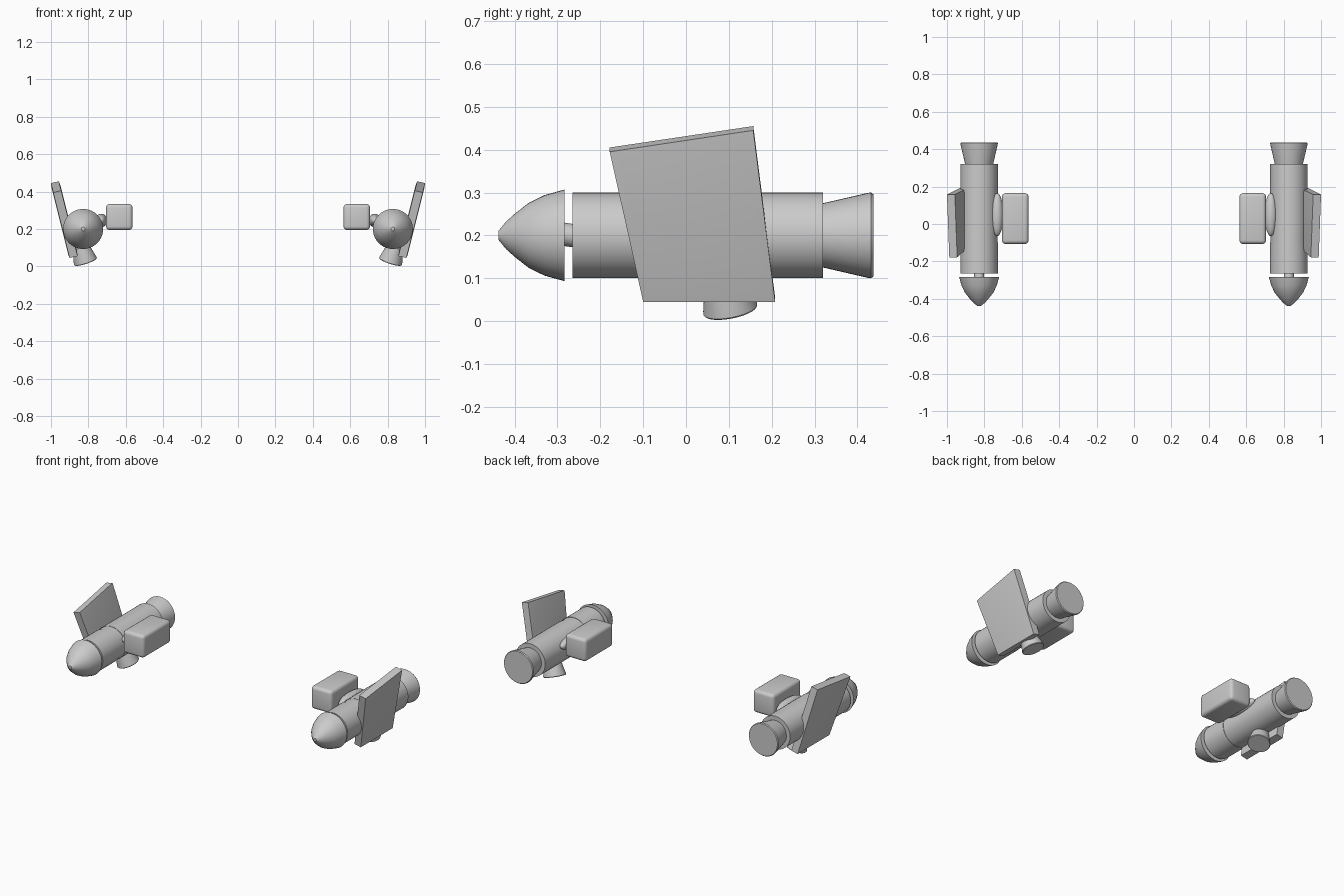
import bpy
import bmesh
import math
from mathutils import Vector, Matrix

cube = bpy.data.objects.get("Cube")
if cube:
    bpy.data.objects.remove(cube, do_unlink=True)

grey = bpy.data.materials.new("light_grey")
grey.use_nodes = True
colour = (0.6, 0.6, 0.6, 1)
grey.diffuse_color = colour
grey.node_tree.nodes["Principled BSDF"].inputs["Base Color"].default_value = colour

AXIS = Vector((0.828, 0, 0.2))


def finish(name, bm, side):
    """Make an object on one side; parts are modelled on +x."""
    if side < 0:
        bm.transform(Matrix.Scale(-1, 4, (1, 0, 0)))
    bmesh.ops.recalc_face_normals(bm, faces=bm.faces)
    mesh = bpy.data.meshes.new(name)
    bm.to_mesh(mesh)
    bm.free()
    ob = bpy.data.objects.new(("left_" if side > 0 else "right_") + name, mesh)
    bpy.context.collection.objects.link(ob)
    mesh.materials.append(grey)
    bpy.ops.object.select_all(action='DESELECT')
    ob.select_set(True)
    bpy.context.view_layer.objects.active = ob
    bpy.ops.object.shade_smooth_by_angle(angle=math.radians(30))
    return ob


def lathe(name, side, profile, origin=AXIS, direction=(0, 1, 0), scale=1, segments=40):
    """Closed turned solid from (distance along axis, radius) pairs."""
    bm = bmesh.new()
    rings = []
    for d, r in profile:
        rings.append([bm.verts.new((r * math.cos(a), r * math.sin(a), d))
                      for a in (math.tau * i / segments for i in range(segments))])
    for a, b in zip(rings, rings[1:]):
        for i in range(segments):
            j = (i + 1) % segments
            bm.faces.new((a[i], a[j], b[j], b[i]))
    bm.faces.new(rings[0])
    bm.faces.new(rings[-1])
    turn = Vector(direction).to_track_quat('Z', 'Y').to_matrix().to_4x4()
    bm.transform(Matrix.Translation(origin) @ turn @ Matrix.Scale(scale, 4))
    return finish(name, bm, side)


def fin(side):
    """Leaning four-sided slab with softly raised faces."""
    bm = bmesh.new()
    corners = [(-0.178, 0.395), (0.157, 0.445), (0.208, 0.045), (-0.1, 0.045)]
    outer = [bm.verts.new((0.9 + (z - 0.045) * 0.25, y, z)) for y, z in corners]
    inner = [bm.verts.new(v.co + Vector((-0.042, 0, 0.01))) for v in outer]
    panels = [bm.faces.new(outer), bm.faces.new(inner)]
    for i in range(4):
        j = (i + 1) % 4
        bm.faces.new((outer[i], outer[j], inner[j], inner[i]))
    bmesh.ops.recalc_face_normals(bm, faces=bm.faces)
    bmesh.ops.inset_individual(bm, faces=panels, thickness=0.028, depth=0.003)
    finish("fin", bm, side)


def pod(side):
    """Rounded side box."""
    bm = bmesh.new()
    bmesh.ops.create_cube(bm, size=1)
    bm.transform(Matrix.Translation((0.635, 0.029, 0.264))
                 @ Matrix.Diagonal((0.142, 0.272, 0.139, 1)))
    bmesh.ops.bevel(bm, geom=bm.edges[:], offset=0.02, segments=4,
                    profile=0.5, affect='EDGES')
    finish("side_pod", bm, side)


def pod_mount(side):
    """Flattened bulge joining the box to the body."""
    bm = bmesh.new()
    bmesh.ops.create_uvsphere(bm, u_segments=32, v_segments=16, radius=1)
    bm.transform(Matrix.Translation((0.732, 0.05, 0.245))
                 @ Matrix.Diagonal((0.034, 0.115, 0.036, 1)))
    finish("pod_mount", bm, side)


body = [(-0.265, 0.1), (-0.1, 0.1), (-0.1, 0.098), (-0.042, 0.098),
        (-0.042, 0.1), (0.32, 0.1)]
nose = [(-0.438, 0.01), (-0.42, 0.032), (-0.4, 0.05), (-0.367, 0.076),
        (-0.33, 0.094), (-0.283, 0.107)]
nozzle = [(-0.02, 0.071), (0, 0.075), (0.104, 0.099), (0.112, 0.1), (0.117, 0.096)]

for side in (1, -1):
    lathe("body", side, body)
    lathe("nose_cone", side, nose)
    # Slightly tilted pin between nose and body
    lathe("nose_pin", side, [(-0.03, 0.027), (0.03, 0.027)],
          AXIS + Vector((0, -0.275, 0.001)), (0, 1, -0.15))
    lathe("rear_nozzle", side, nozzle, AXIS + Vector((0, 0.32, 0)))
    # Small nozzle underneath, pointing down, inward and back
    aim = Vector((-0.3, 0.18, -0.94)).normalized()
    lathe("lower_nozzle", side, nozzle,
          Vector((0.815, 0.104, 0.024)) - aim * 0.075, aim, 0.64)
    fin(side)
    pod(side)
    pod_mount(side)
